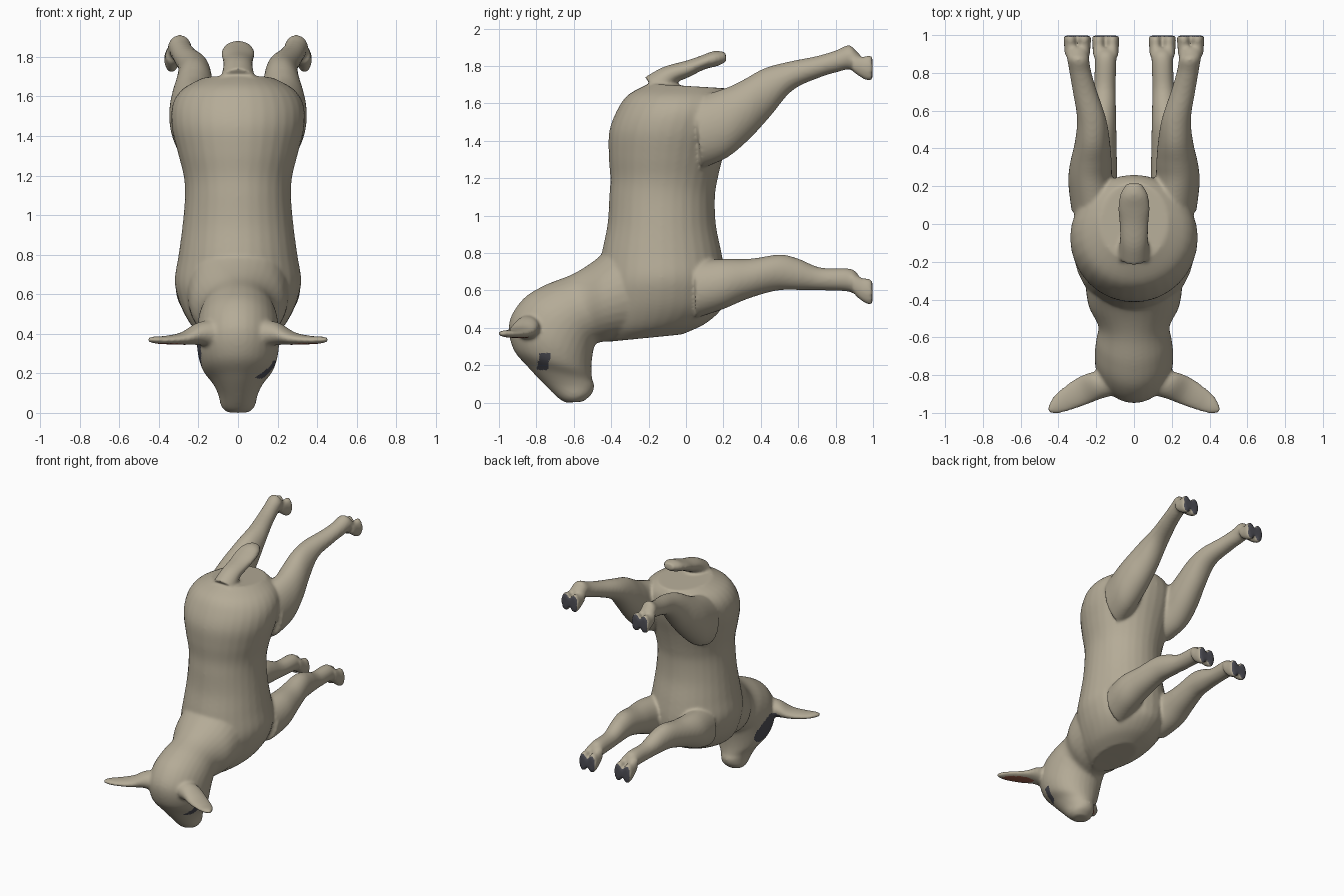
import bpy, bmesh, math
from mathutils import Vector


def material(name, rgb):
    m = bpy.data.materials.new(name)
    m.diffuse_color = (*rgb, 1)
    return m


wool = material("tan wool", (0.46, 0.41, 0.31))
dark = material("dark grey", (0.075, 0.075, 0.09))
pink = material("reddish ear", (0.33, 0.11, 0.07))

bm = bmesh.new()
N = 32


def loft(rings, steps=5):
    """Skin elliptical rings (9 numbers: centre, half-axis u, half-axis v), smoothed between."""
    dense = []
    for i in range(len(rings) - 1):
        p = [rings[max(0, min(len(rings) - 1, i + k))] for k in (-1, 0, 1, 2)]
        for s in range(steps):
            t = s / steps
            dense.append([0.5 * (2 * b + (c - a) * t + (2 * a - 5 * b + 4 * c - d) * t * t
                                 + (3 * b - a - 3 * c + d) * t ** 3) for a, b, c, d in zip(*p)])
    dense.append(rings[-1])
    loops = []
    for r in dense:
        c, u, v = Vector(r[:3]), Vector(r[3:6]), Vector(r[6:])
        loops.append([bm.verts.new(c + u * math.cos(2 * math.pi * j / N) + v * math.sin(2 * math.pi * j / N))
                      for j in range(N)])
    for a, b in zip(loops, loops[1:]):
        for j in range(N):
            bm.faces.new((a[j], a[(j + 1) % N], b[(j + 1) % N], b[j]))
    bm.faces.new(loops[0][::-1])
    bm.faces.new(loops[-1])


def tube(sections, side=1, x=0.0):
    """Sections: centre x, half width, then the two outline points (y, z) seen from the side."""
    loft([(side * (cx + x), (ay + by) / 2, (az + bz) / 2, w, 0, 0, 0, (ay - by) / 2, (az - bz) / 2)
          for cx, w, ay, az, by, bz in sections])


# torso, chest to rump
tube([(0, .12, -.42, .325, -.02, .365), (0, .20, -.46, .38, .10, .42), (0, .26, -.48, .46, .19, .50),
      (0, .30, -.48, .56, .21, .58), (0, .32, -.47, .66, .21, .68), (0, .30, -.45, .80, .19, .80),
      (0, .28, -.42, .95, .16, .95), (0, .268, -.41, 1.10, .155, 1.10), (0, .275, -.405, 1.20, .17, 1.20),
      (0, .305, -.413, 1.32, .20, 1.32), (0, .335, -.41, 1.45, .24, 1.45), (0, .33, -.37, 1.56, .26, 1.56),
      (0, .28, -.31, 1.645, .25, 1.63), (0, .18, -.2, 1.705, .22, 1.68)])

# neck and head
tube([(0, .26, -.40, .85, -.2, .35), (0, .24, -.47, .775, -.40, .33), (0, .19, -.6, .69, -.47, .32),
      (0, .20, -.75, .63, -.49, .30), (0, .208, -.87, .555, -.50, .25), (0, .205, -.945, .43, -.505, .20),
      (0, .18, -.925, .29, -.505, .16), (0, .13, -.845, .19, -.50, .12), (0, .10, -.755, .095, -.49, .09),
      (0, .085, -.68, .022, -.505, .045), (0, .055, -.64, .0, -.55, .005)])

# tail
tube([(0, .09, -.22, 1.74, -.1, 1.6), (0, .075, -.12, 1.795, -.06, 1.70), (0, .078, 0, 1.828, .02, 1.742),
      (0, .084, .08, 1.855, .10, 1.782), (0, .072, .15, 1.88, .17, 1.80), (0, .04, .21, 1.875, .218, 1.825)])

hind_leg = [(.20, .13, .05, 1.63, .08, 1.25), (.23, .118, .22, 1.685, .22, 1.31),
            (.228, .11, .31, 1.728, .34, 1.41), (.22, .093, .42, 1.788, .45, 1.53),
            (.225, .077, .55, 1.823, .57, 1.67), (.262, .064, .70, 1.853, .72, 1.74),
            (.285, .058, .80, 1.883, .82, 1.77), (.295, .058, .87, 1.912, .87, 1.782),
            (.30, .057, .905, 1.885, .905, 1.765), (.30, .05, .935, 1.855, .935, 1.76)]
hind_toe = [(.30, .032, .89, 1.85, .89, 1.77), (.30, .034, .95, 1.85, .94, 1.735),
            (.30, .037, .975, 1.857, .97, 1.722), (.30, .036, .998, 1.853, .998, 1.72)]
front_leg = [(.17, .13, .05, .76, .05, .45), (.20, .115, .20, .768, .20, .50),
             (.19, .10, .35, .77, .33, .555), (.175, .082, .50, .792, .48, .598),
             (.165, .07, .60, .77, .60, .602), (.155, .058, .72, .722, .73, .60),
             (.15, .057, .88, .716, .87, .593), (.15, .05, .93, .67, .93, .56)]
front_toe = [(.15, .032, .89, .69, .89, .59), (.15, .034, .95, .665, .93, .55),
             (.15, .036, .975, .665, .965, .528), (.15, .035, .998, .65, .998, .522)]

# ear: x, y, z, half breadth, half thickness
ear = [(.12, -.84, .40, .07, .07), (.20, -.855, .40, .075, .057), (.28, -.888, .376, .075, .032),
       (.37, -.935, .368, .06, .021), (.42, -.965, .369, .042, .018), (.455, -.988, .37, .012, .010)]

for side in (1, -1):
    tube(hind_leg, side)
    tube(front_leg, side)
    for dx in (-.036, .036):            # cloven hooves
        tube(hind_toe, side, dx)
        tube(front_toe, side, dx)
    loft([(side * x, y, z, side * .4 * b, .92 * b, 0, 0, 0, h) for x, y, z, b, h in ear])

bmesh.ops.recalc_face_normals(bm, faces=bm.faces[:])
mesh = bpy.data.meshes.new("lamb_body")
bm.to_mesh(mesh)
bm.free()
body = bpy.data.objects.new("lamb_body", mesh)
bpy.context.collection.objects.link(body)
bpy.context.view_layer.objects.active = body
body.select_set(True)

# fuse all parts into one soft skin
fuse = body.modifiers.new("fuse", 'REMESH')
fuse.mode = 'VOXEL'
fuse.voxel_size = 0.010
soften = body.modifiers.new("soften", 'SMOOTH')
soften.factor = 0.5
soften.iterations = 8
for name in ("fuse", "soften"):
    bpy.ops.object.modifier_apply(modifier=name)

mesh = body.data
mesh.materials.clear()
for m in (wool, dark, pink):
    mesh.materials.append(m)

# coloured areas: hoof soles, eye, cheek patch, inner ears
for p in mesh.polygons:
    x, y, z = p.center
    n = p.normal
    p.use_smooth = True
    p.material_index = 0
    sole = y > .975 and n.y > .8
    eye = x > .08 and abs(y + .76 - (z - .22) * .2) < .03 and abs(z - .22) < .045
    v, w = (y + .70) * .81 - (z - .31) * .59, (y + .70) * .59 + (z - .31) * .81
    patch = x < -.08 and (v / .12) ** 2 + (w / .075) ** 2 < 1
    if sole or eye or patch:
        p.material_index = 1
    elif .23 < abs(x) < .42 and y < -.8 and z < .4 and n.z < -.6:
        middle = -.86 - (abs(x) - .22) * .5
        if abs(y - middle) < .04 * (1 - ((abs(x) - .32) / .11) ** 2) + .008:
            p.material_index = 2
